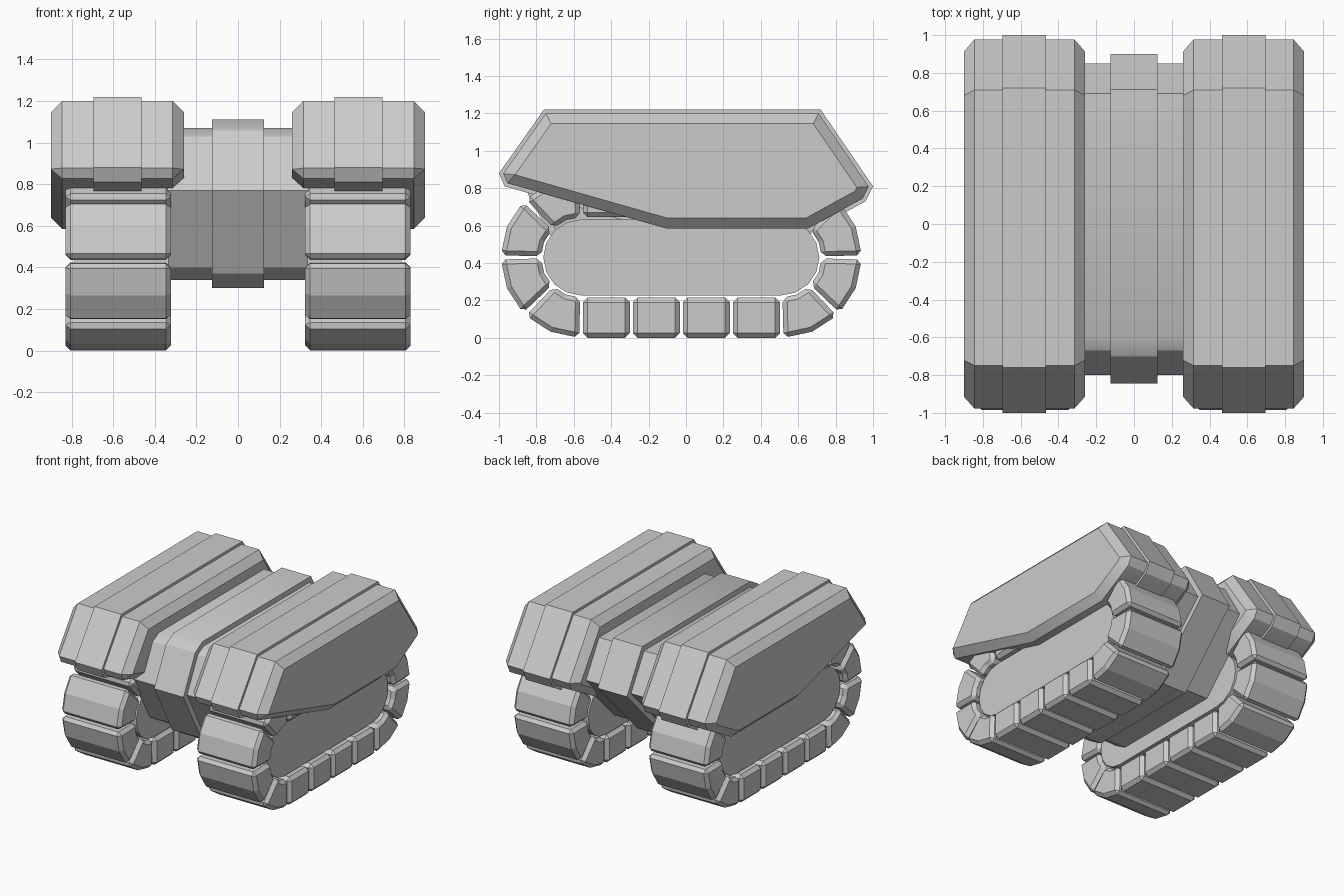
import bpy, bmesh
from math import sin, cos, radians
from mathutils import Vector

if "Cube" in bpy.data.objects:
    bpy.data.objects.remove(bpy.data.objects["Cube"])


def offset(profile, d):
    """Grow (d > 0) a clockwise (y, z) outline with mitred corners."""
    pts = [Vector(p) for p in profile]
    out = []
    for i, p in enumerate(pts):
        a = (p - pts[i - 1]).normalized()
        b = (pts[(i + 1) % len(pts)] - p).normalized()
        na, nb = Vector((-a.y, a.x)), Vector((-b.y, b.x))
        out.append(p + (na + nb) * d / (1 + na.dot(nb)))
    return out


def add_loft(bm, sections):
    """Skin matching (y, z) outlines placed at successive x positions."""
    rings = [[bm.verts.new((x, p[0], p[1])) for p in prof] for x, prof in sections]
    n = len(rings[0])
    for r, s in zip(rings, rings[1:]):
        for i in range(n):
            j = (i + 1) % n
            bm.faces.new((r[i], r[j], s[j], s[i]))
    bm.faces.new(rings[0])
    bm.faces.new(rings[-1])


def make(name, parts, mirror=False, bevel=0.0, smooth=True):
    bm = bmesh.new()
    for sections in parts:
        add_loft(bm, sections)
    bmesh.ops.recalc_face_normals(bm, faces=bm.faces)
    me = bpy.data.meshes.new(name)
    bm.to_mesh(me)
    bm.free()
    ob = bpy.data.objects.new(name, me)
    bpy.context.collection.objects.link(ob)
    if bevel:
        m = ob.modifiers.new("Bevel", 'BEVEL')
        m.width, m.segments, m.angle_limit = bevel, 1, radians(40)
    if mirror:
        ob.modifiers.new("Mirror", 'MIRROR').use_mirror_merge = False
    if smooth:
        bpy.ops.object.select_all(action='DESELECT')
        ob.select_set(True)
        bpy.context.view_layer.objects.active = ob
        bpy.ops.object.shade_smooth_by_angle(angle=radians(30))
    return ob


# Fenders with chamfered sides and a raised strap around each
strap = [(-1.0, 0.88), (-0.76, 1.22), (0.72, 1.22), (1.0, 0.81),
         (0.96, 0.73), (0.66, 0.565), (-0.11, 0.565), (-0.97, 0.81)]
fender = offset(strap, -0.02)
side = offset(fender, -0.055)
make("fender", [[(0.26, side), (0.315, fender), (0.845, fender), (0.9, side)]], mirror=True)
make("fender_strap", [[(0.465, strap), (0.695, strap)]], mirror=True)

# Central hull with its strap
hull = [(-0.8, 0.77), (-0.67, 1.03), (-0.6, 1.07), (0.69, 1.07), (0.85, 0.8),
        (0.4, 0.34), (-0.5, 0.34), (-0.6, 0.4)]
belt = offset(hull, 0.04)
make("hull", [[(-0.34, hull), (0.34, hull)]])
make("hull_strap", [[(-0.125, belt), (0.125, belt)]])

# Track links: four straight on each run, four bent around each end
R_OUT, R_IN, MID_Z = 0.43, 0.215, 0.43
Y0, Y1 = -0.56, 0.51
pitch = (Y1 - Y0) / 4
outlines = []
for i in range(4):
    a, b = Y0 + i * pitch + 0.008, Y0 + (i + 1) * pitch - 0.008
    for s in (-1, 1):
        outlines.append([(a, MID_Z + s * R_OUT), (b, MID_Z + s * R_OUT),
                         (b, MID_Z + s * R_IN), (a, MID_Z + s * R_IN)])
for cy, start in ((Y0, 90), (Y1, -90)):
    for i in range(4):
        angs = [radians(start + 45 * i + t) for t in (1.5, 22.5, 43.5)]
        outlines.append([(cy + R_OUT * cos(t), MID_Z + R_OUT * sin(t)) for t in angs] +
                        [(cy + R_IN * cos(t), MID_Z + R_IN * sin(t)) for t in reversed(angs)])
make("track_links", [[(0.322, o), (0.83, o)] for o in outlines],
     mirror=True, bevel=0.025, smooth=False)

# Solid plate filling the inside of each track loop
r = 0.203
plate = [(cy + r * cos(radians(st + 22.5 * i)), MID_Z + r * sin(radians(st + 22.5 * i)))
         for cy, st in ((Y0, 90), (Y1, -90)) for i in range(9)]
make("track_plate", [[(0.335, plate), (0.785, plate)]], mirror=True)
